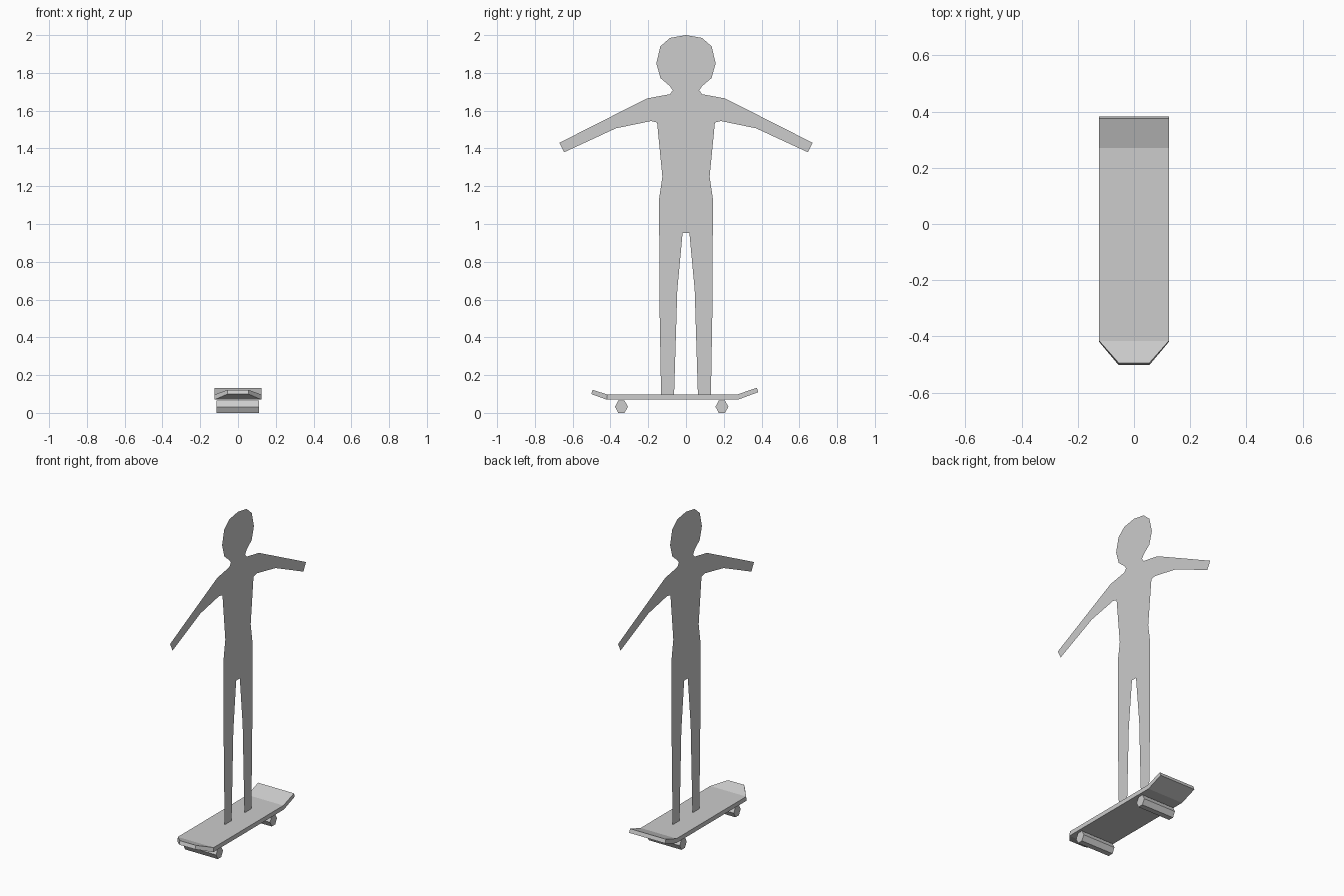
import bpy
import math

if "Cube" in bpy.data.objects:
    bpy.data.objects.remove(bpy.data.objects["Cube"])

grey = bpy.data.materials.new("light grey")
grey.diffuse_color = (0.604, 0.604, 0.604, 1)
grey.use_nodes = True
grey.node_tree.nodes["Principled BSDF"].inputs["Base Color"].default_value = grey.diffuse_color


def make_object(name, verts, faces):
    mesh = bpy.data.meshes.new(name)
    mesh.from_pydata(verts, [], faces)
    mesh.materials.append(grey)
    obj = bpy.data.objects.new(name, mesh)
    bpy.context.collection.objects.link(obj)
    return obj


def loft(name, rings):
    """Join equal-sized rings of points into a closed solid."""
    n = len(rings[0])
    verts = [p for ring in rings for p in ring]
    faces = [tuple(range(n))[::-1],
             tuple(range((len(rings) - 1) * n, len(rings) * n))]
    for r in range(len(rings) - 1):
        for i in range(n):
            j = (i + 1) % n
            faces.append((r * n + i, r * n + j, (r + 1) * n + j, (r + 1) * n + i))
    return make_object(name, verts, faces)


# Rider: flat cut-out, half outline (y, z) from crotch to crown, mirrored
half = [(0.018, 0.953), (0.046, 0.652), (0.063, 0.097), (0.132, 0.097),
        (0.141, 0.62), (0.142, 1.135), (0.125, 1.25), (0.153, 1.537),
        (0.185, 1.545), (0.37, 1.507), (0.645, 1.38), (0.67, 1.43),
        (0.39, 1.572), (0.205, 1.665), (0.085, 1.687), (0.07, 1.708),
        (0.085, 1.73), (0.135, 1.772), (0.157, 1.85), (0.136, 1.94),
        (0.085, 1.985), (0.0, 2.0)]
outline = half + [(-y, z) for y, z in half[-2::-1]]
make_object("rider", [(0, y, z) for y, z in outline], [tuple(range(len(outline)))])

# Deck: sections (half width, top y, top z, bottom y, bottom z), nose to tail
sections = [(0.055, -0.494, 0.122, -0.502, 0.100),
            (0.124, -0.416, 0.097, -0.420, 0.070),
            (0.124, 0.270, 0.097, 0.275, 0.070),
            (0.124, 0.375, 0.133, 0.383, 0.110)]
loft("deck", [[(-w, ty, tz), (-w, by, bz), (w, by, bz), (w, ty, tz)]
              for w, ty, tz, by, bz in sections])

# Wheels: one six-sided roller across each end
for name, y in (("front_wheel", -0.342), ("back_wheel", 0.19)):
    hexagon = [(y + 0.034 * math.cos(i * math.pi / 3),
                0.0325 + 0.0375 * math.sin(i * math.pi / 3)) for i in range(6)]
    loft(name, [[(x, a, b) for a, b in hexagon] for x in (-0.114, 0.112)])
